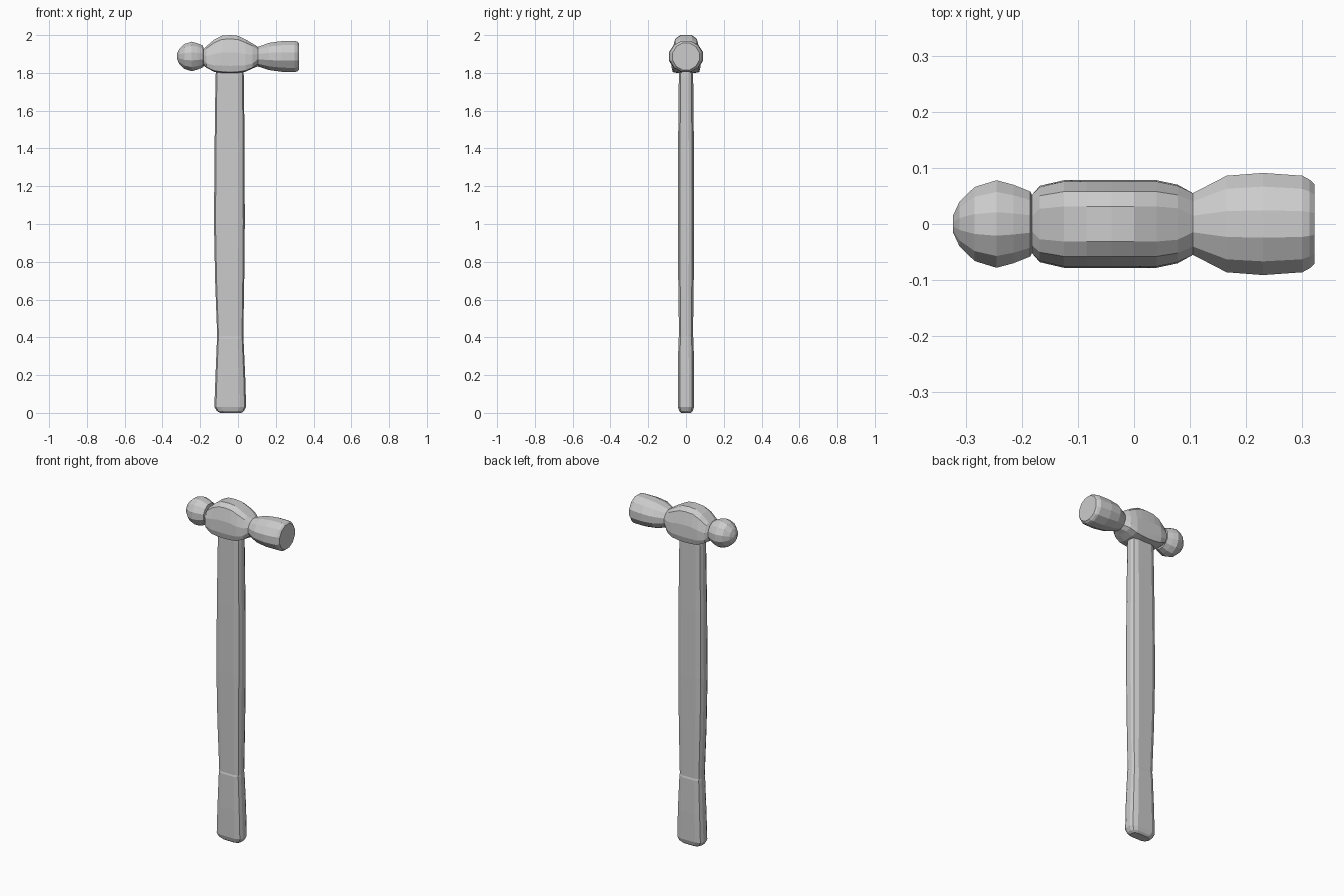
import bpy
import bmesh
import math

if "Cube" in bpy.data.objects:
    bpy.data.objects.remove(bpy.data.objects["Cube"])


def loft(name, rings):
    """Skin a list of equal-length closed rings and cap both ends."""
    bm = bmesh.new()
    loops = [[bm.verts.new(p) for p in ring] for ring in rings]
    n = len(loops[0])
    for a, b in zip(loops, loops[1:]):
        for i in range(n):
            j = (i + 1) % n
            bm.faces.new((a[i], a[j], b[j], b[i]))
    bm.faces.new(loops[0])
    bm.faces.new(loops[-1])
    bmesh.ops.recalc_face_normals(bm, faces=bm.faces)
    mesh = bpy.data.meshes.new(name)
    bm.to_mesh(mesh)
    bm.free()
    obj = bpy.data.objects.new(name, mesh)
    bpy.context.collection.objects.link(obj)
    return obj


# 12-sided cross-sections, all starting on the right and running anticlockwise
ROUND = [(math.cos(math.radians(15 + 30 * i)) / 0.966,
          math.sin(math.radians(15 + 30 * i)) / 0.966) for i in range(12)]
CHEEK_HALF = [(0.97, 0.1), (0.74, 0.8), (0.4, 1.0)]
CHEEK_LOW = [(0.4, -1.0), (0.9, -0.93), (1.0, -0.6)]
CHEEK = (CHEEK_HALF + [(-u, v) for u, v in reversed(CHEEK_HALF)]
         + [(-u, v) for u, v in reversed(CHEEK_LOW)] + CHEEK_LOW)
GRIP_Q = [(1.0, 0.35), (0.9, 0.75), (0.58, 1.0)]
GRIP_TOP = GRIP_Q + [(-u, v) for u, v in reversed(GRIP_Q)]
GRIP = GRIP_TOP + [(-u, -v) for u, v in GRIP_TOP]


def head_ring(shape, x, half_y, z_low, z_high):
    zc, half_z = (z_low + z_high) / 2, (z_high - z_low) / 2
    return [(x, u * half_y, zc + v * half_z) for u, v in shape]


def handle_ring(z, x0, x1, half_y):
    xc, half_x = (x0 + x1) / 2, (x1 - x0) / 2
    return [(xc + u * half_x, v * half_y, z) for u, v in GRIP]


# Forged head: ball peen, neck, cheeks, neck, round striking face
ZC = 1.887
rings = []
for x, r in [(-0.323, 0.014), (-0.311, 0.040), (-0.284, 0.066),
             (-0.245, 0.078), (-0.215, 0.070), (-0.185, 0.058)]:
    rings.append(head_ring(ROUND, x, r, ZC - r, ZC + r))
rings.append(head_ring(ROUND, -0.182, 0.052, 1.838, 1.925))
for x, hy, lo, hi in [(-0.168, 0.068, 1.828, 1.940), (-0.125, 0.078, 1.805, 1.977),
                      (-0.085, 0.078, 1.799, 1.997), (-0.040, 0.078, 1.797, 2.000),
                      (0.000, 0.078, 1.799, 1.996), (0.040, 0.078, 1.806, 1.977),
                      (0.078, 0.070, 1.824, 1.955)]:
    rings.append(head_ring(CHEEK, x, hy, lo, hi))
rings.append(head_ring(ROUND, 0.105, 0.055, 1.834, 1.938))
for x, ry, rz in [(0.165, 0.086, 0.072), (0.230, 0.091, 0.081),
                  (0.300, 0.086, 0.083), (0.313, 0.079, 0.079), (0.322, 0.071, 0.071)]:
    rings.append(head_ring(ROUND, x, ry, ZC - rz, ZC + rz))
loft("hammer_head", rings)

# Handle: slightly bellied shaft, waisted above the grip, rounded butt
loft("handle", [handle_ring(*r) for r in [
    (0.000, -0.095, 0.018, 0.026), (0.010, -0.112, 0.032, 0.036),
    (0.032, -0.125, 0.043, 0.043), (0.200, -0.119, 0.038, 0.043),
    (0.395, -0.111, 0.029, 0.040), (0.405, -0.110, 0.028, 0.037),
    (0.700, -0.121, 0.033, 0.041), (1.000, -0.127, 0.036, 0.043),
    (1.400, -0.124, 0.035, 0.042), (1.780, -0.119, 0.031, 0.038),
    (1.860, -0.112, 0.026, 0.036)]])
